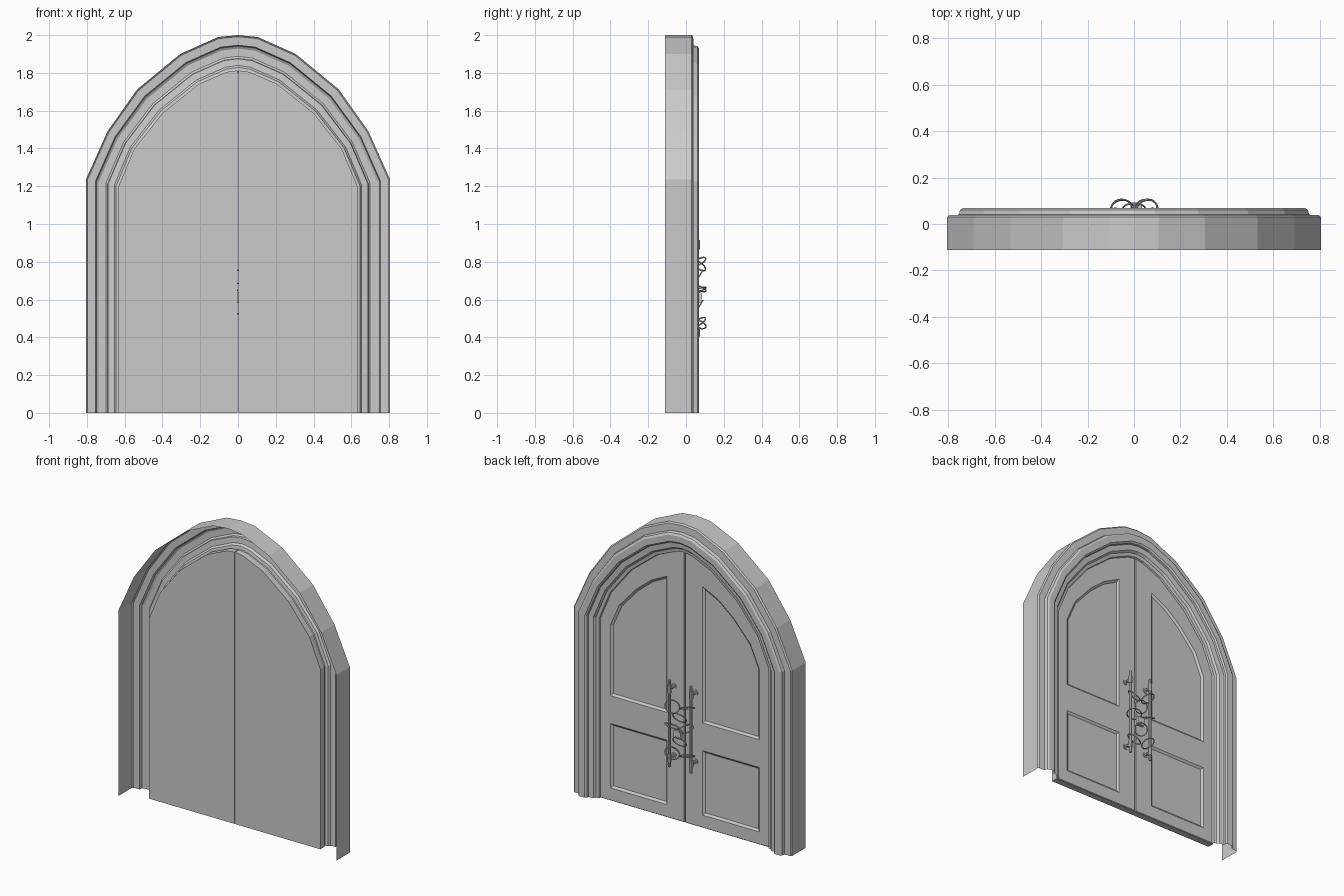
import bpy, bmesh, math
from mathutils import Vector, Euler

if "Cube" in bpy.data.objects:
    bpy.data.objects.remove(bpy.data.objects["Cube"])

# Right half of the arch, from springing to apex: outer and inner edge
OUTER = [(.805, 1.236), (.691, 1.49), (.533, 1.713), (.306, 1.9), (.105, 1.99), (0, 2.0)]
INNER = [(.63, 1.2), (.549, 1.395), (.396, 1.588), (.205, 1.74), (.06, 1.803), (0, 1.813)]


def half_arch(w):
    """Half outline from floor to apex for a half-width w."""
    t = (.805 - w) / .175
    pts = [(a[0] + (b[0] - a[0]) * t, a[1] + (b[1] - a[1]) * t) for a, b in zip(OUTER, INNER)]
    return [(w, 0)] + pts


def add_object(name, bm):
    bmesh.ops.recalc_face_normals(bm, faces=bm.faces)
    me = bpy.data.meshes.new(name)
    bm.to_mesh(me)
    bm.free()
    ob = bpy.data.objects.new(name, me)
    bpy.context.collection.objects.link(ob)
    return ob


def loft(bm, loops, closed):
    """Skin a list of equal vertex loops; cap the ends when closed."""
    rows = [[bm.verts.new(p) for p in l] for l in loops]
    n = len(rows[0])
    for a, b in zip(rows, rows[1:]):
        for i in range(n if closed else n - 1):
            j = (i + 1) % n
            bm.faces.new((a[i], a[j], b[j], b[i]))
    if closed:
        bm.faces.new(rows[0])
        bm.faces.new(rows[-1][::-1])


def inset(pts, d):
    """Shrink a counter-clockwise polygon by d."""
    out = []
    for i, p in enumerate(pts):
        p, a, b = Vector(p), Vector(pts[i - 1]), Vector(pts[(i + 1) % len(pts)])
        e, f = (p - a).normalized(), (b - p).normalized()
        n1, n2 = Vector((-e.y, e.x)), Vector((-f.y, f.x))
        out.append(p + (n1 + n2) * d / (1 + n1.dot(n2)))
    return out


def at_y(pts, y, s=1):
    return [(s * p[0], y, p[1]) for p in pts]


# Stepped frame: an open moulding shell swept over the arch
profile = [(.805, -.112), (.805, .03), (.797, .038), (.755, .04), (.75, .06), (.738, .068),
           (.70, .068), (.69, .06), (.688, .046), (.655, .042), (.645, .028), (.625, .024), (.62, .006)]
bm = bmesh.new()
rows = []
for w, y in profile:
    h = half_arch(w)
    rows.append(at_y(h, y) + at_y(h[-2::-1], y, -1))
loft(bm, rows, False)
add_object("arch_frame", bm)

# Door leaves with two recessed panels each
upper = [(.13, .70), (.55, .70), (.55, 1.17), (.485, 1.32), (.36, 1.46), (.25, 1.55), (.13, 1.61)]
lower = [(.13, .085), (.55, .085), (.55, .515), (.13, .515)]
leaf = [(.002, 0)] + half_arch(.632)[:-1] + [(.002, 1.813)]
for side, s in (("right", 1), ("left", -1)):
    bm = bmesh.new()
    loft(bm, [at_y(leaf, -.035, s), at_y(leaf, .008, s),
              at_y(inset(leaf, .004), .012, s)], True)
    door = add_object(side + "_door", bm)
    bm = bmesh.new()
    for p in (upper, lower):
        loft(bm, [at_y(inset(p, .014), .001, s), at_y(p, .012, s), at_y(p, .03, s)], True)
    cutter = add_object("panel_cutter", bm)
    cutter.hide_render = True
    mod = door.modifiers.new("panels", 'BOOLEAN')
    mod.object, mod.solver = cutter, 'EXACT'
    bpy.context.view_layer.objects.active = door
    bpy.ops.object.modifier_apply(modifier=mod.name)
    bpy.data.objects.remove(cutter)


def rod(bm, a, b, r, n=8):
    """Cylinder between two points."""
    a, b = Vector(a), Vector(b)
    d = b - a
    m = d.to_track_quat('Z', 'Y').to_matrix().to_4x4()
    m.translation = (a + b) / 2
    bmesh.ops.create_cone(bm, cap_ends=True, segments=n, radius1=r, radius2=r, depth=d.length, matrix=m)


# Pull handles: bar, collars, end tips and posts to the door
for side, x in (("right", .08), ("left", -.08)):
    bm = bmesh.new()
    y = .06
    rod(bm, (x, y, .37), (x, y, .95), .009)
    for z in (.43, .89):
        rod(bm, (x, y, z - .025), (x, y, z + .025), .013)
        rod(bm, (x, .008, z), (x, y, z), .009)
        rod(bm, (x, .010, z), (x, .018, z), .018)
    add_object(side + "_handle", bm)

# Thin chain links looped around the bars
links = [(-.055, .80, 25, 20), (.055, .78, -30, -25), (-.05, .66, -20, 15),
         (.055, .65, 20, -10), (-.055, .48, 30, 20), (.055, .47, -20, -25), (0, .72, 60, 0), (0, .56, 60, 0)]
for i, (x, z, rx, ry) in enumerate(links):
    bpy.ops.mesh.primitive_torus_add(major_segments=20, minor_segments=6, major_radius=.048, minor_radius=.004,
                                     location=(x, .068, z),
                                     rotation=Euler((math.radians(rx), math.radians(ry), 0)))
    ob = bpy.context.object
    ob.name = f"chain_link_{i + 1}"
    ob.scale = (1, .85, 1)
    bpy.ops.object.shade_smooth_by_angle()

# Small padlock hanging on the chain
bm = bmesh.new()
bmesh.ops.create_cube(bm, size=1)
bmesh.ops.scale(bm, vec=(.05, .022, .055), verts=bm.verts)
bmesh.ops.translate(bm, vec=(.01, .07, .61), verts=bm.verts)
add_object("padlock", bm)
